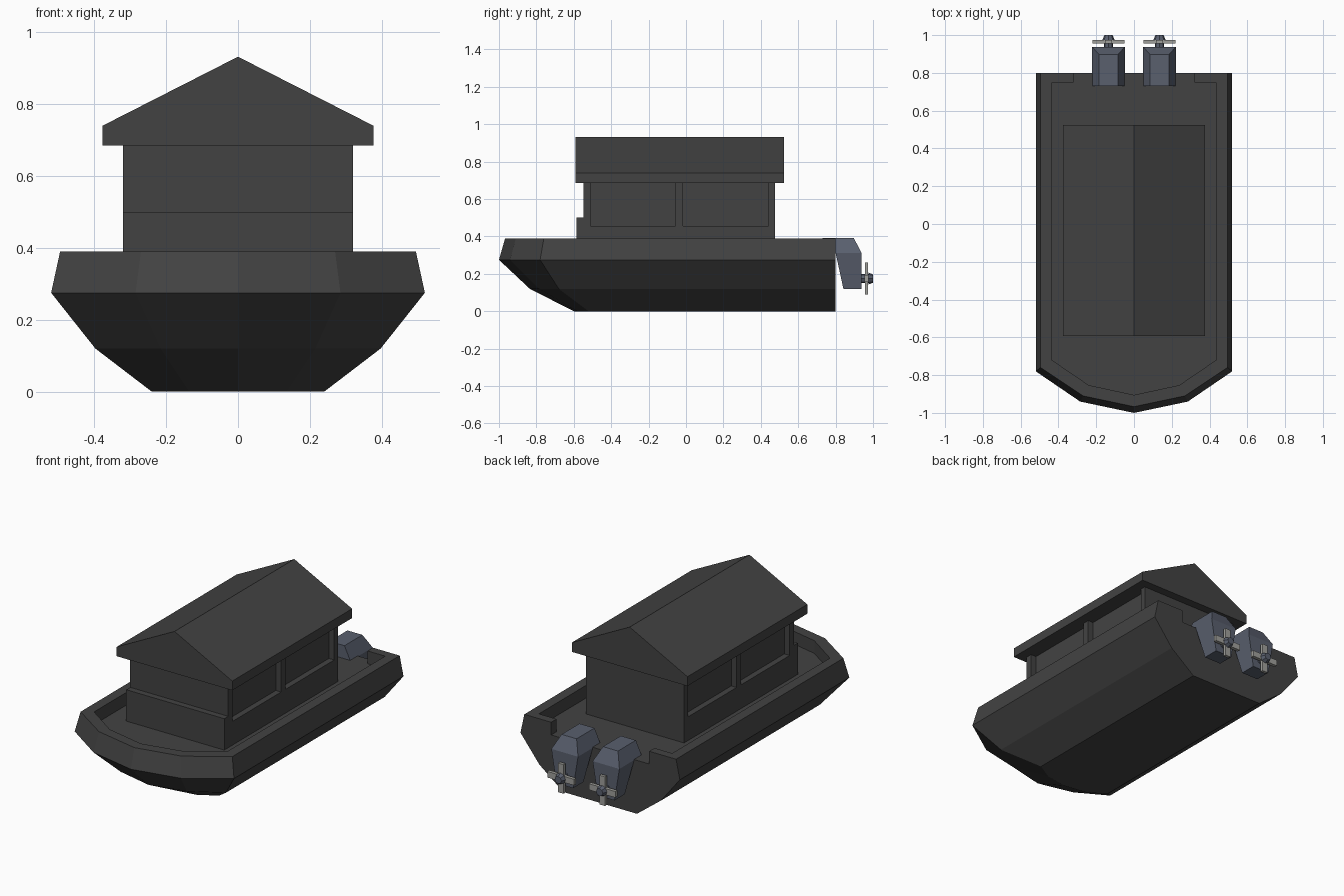
import bpy, bmesh
from math import pi

if "Cube" in bpy.data.objects:
    bpy.data.objects.remove(bpy.data.objects["Cube"])


def material(name, rgb):
    m = bpy.data.materials.new(name)
    m.diffuse_color = (*rgb, 1)
    m.use_nodes = True
    m.node_tree.nodes["Principled BSDF"].inputs["Base Color"].default_value = m.diffuse_color
    return m


DARK = material("dark_grey", (0.055, 0.055, 0.055))
BLUE = material("slate_blue", (0.10, 0.115, 0.155))
METAL = material("light_metal", (0.35, 0.35, 0.33))


def loft(name, rings, mat):
    """Closed solid through rings with equal point counts."""
    bm = bmesh.new()
    vs = [[bm.verts.new(p) for p in r] for r in rings]
    n = len(rings[0])
    for a, b in zip(vs, vs[1:]):
        for i in range(n):
            j = (i + 1) % n
            bm.faces.new((a[i], a[j], b[j], b[i]))
    bm.faces.new(vs[0])
    bm.faces.new(vs[-1])
    bmesh.ops.recalc_face_normals(bm, faces=bm.faces)
    me = bpy.data.meshes.new(name)
    bm.to_mesh(me)
    bm.free()
    me.materials.append(mat)
    ob = bpy.data.objects.new(name, me)
    bpy.context.collection.objects.link(ob)
    return ob


def box(name, x0, x1, y0, y1, z0, z1, mat):
    rect = [(x0, y0), (x1, y0), (x1, y1), (x0, y1)]
    return loft(name, [[(x, y, z) for x, y in rect] for z in (z0, z1)], mat)


def mirrored(half):
    """Complete a symmetric outline; skip the centre point on the way back."""
    return half + [(-x, y) for x, y in reversed(half) if x > 0]


# Hull: stern, shoulder, bow quarter and bow points at each level
levels = [
    (0.00, (0.24, -0.52), (0.135, -0.58), -0.60),
    (0.12, (0.397, -0.68), (0.215, -0.785), -0.835),
    (0.275, (0.52, -0.78), (0.285, -0.94), -1.00),
    (0.39, (0.495, -0.76), (0.27, -0.91), -0.967),
]
rings = []
for z, shoulder, quarter, bow in levels:
    outline = mirrored([(shoulder[0], 0.80), shoulder, quarter, (0, bow)])
    rings.append([(x, y, z) for x, y in outline])
hull = loft("hull", rings, DARK)

# Sunken deck with an opening through the transom
well = mirrored([(0.32, 0.9), (0.32, 0.75), (0.435, 0.75), (0.435, -0.72),
                 (0.24, -0.853), (0, -0.905)])
cutter = loft("deck_cutter", [[(x, y, z) for x, y in well] for z in (0.315, 0.5)], DARK)
cutter.hide_render = True
mod = hull.modifiers.new("deck", "BOOLEAN")
mod.operation = "DIFFERENCE"
mod.solver = "EXACT"
mod.object = cutter
bpy.context.view_layer.objects.active = hull
bpy.ops.object.modifier_apply(modifier=mod.name)
bpy.data.objects.remove(cutter)

# Cabin walls: comb-shaped side profile with posts, and an inset core
comb = [(-0.548, 0.31), (0.475, 0.31), (0.475, 0.69), (0.44, 0.69), (0.44, 0.455),
        (-0.015, 0.455), (-0.015, 0.69), (-0.055, 0.69), (-0.055, 0.455),
        (-0.51, 0.455), (-0.51, 0.69), (-0.548, 0.69)]
loft("cabin_walls", [[(x, y, z) for y, z in comb] for x in (-0.32, 0.32)], DARK)
box("window_panels", -0.285, 0.285, -0.52, 0.45, 0.40, 0.69, DARK)
box("front_ledge", -0.32, 0.32, -0.585, -0.548, 0.31, 0.50, DARK)

# Gable roof
gable = mirrored([(0.377, 0.685), (0.377, 0.74), (0, 0.932)])
loft("roof", [[(x, y, z) for x, z in gable] for y in (-0.592, 0.525)], DARK)

# Outboard motors with four-bladed propellers
for side, cx in (("left", -0.135), ("right", 0.135)):
    def section(hw, y0, y1, z):
        return [(cx - hw, y0, z), (cx + hw, y0, z), (cx + hw, y1, z), (cx - hw, y1, z)]

    loft(side + "_motor_cowl", [section(0.087, 0.73, 0.938, 0.312),
                                section(0.049, 0.73, 0.897, 0.392)], BLUE)
    loft(side + "_motor_leg", [section(0.055, 0.842, 0.938, 0.118),
                               section(0.087, 0.80, 0.938, 0.312)], BLUE)
    for part, r1, r2, y0, y1 in (("shaft", 0.025, 0.025, 0.93, 0.98),
                                 ("hub", 0.032, 0.022, 0.975, 1.0)):
        bpy.ops.mesh.primitive_cone_add(
            vertices=8, radius1=r1, radius2=r2, depth=y1 - y0,
            location=(cx, (y0 + y1) / 2, 0.175), rotation=(-pi / 2, 0, 0))
        ob = bpy.context.object
        ob.name = f"{side}_propeller_{part}"
        ob.data.materials.append(BLUE)
    box(side + "_blades_across", cx - 0.086, cx + 0.086, 0.955, 0.975, 0.157, 0.193, METAL)
    box(side + "_blades_upright", cx - 0.018, cx + 0.018, 0.956, 0.974, 0.089, 0.261, METAL)
